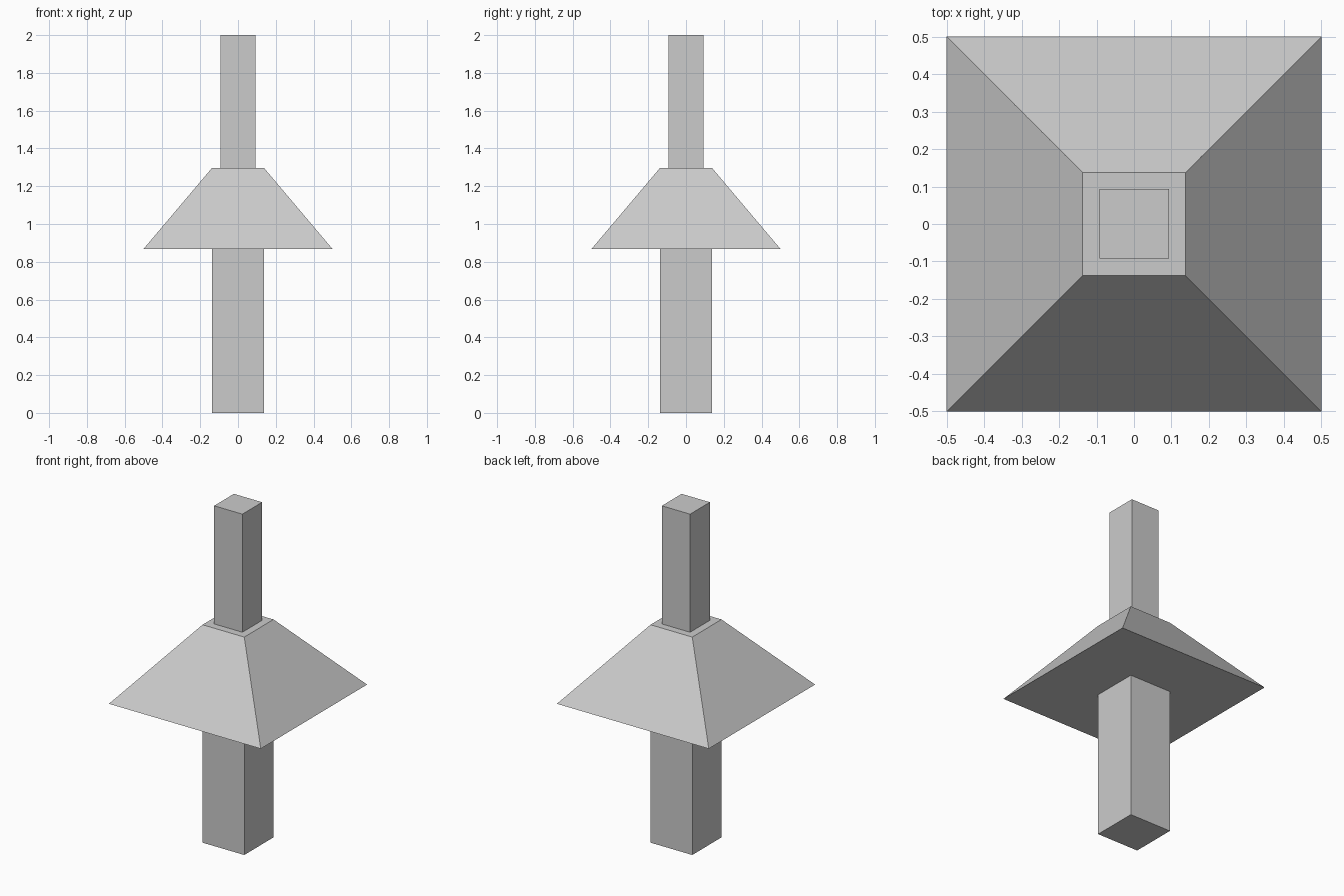
import bpy
import bmesh

if "Cube" in bpy.data.objects:
    bpy.data.objects.remove(bpy.data.objects["Cube"])


def tapered_block(name, half_bottom, half_top, z0, z1, offset=0.0):
    """Square block whose bottom and top half-widths may differ."""
    bm = bmesh.new()
    bmesh.ops.create_cube(bm, size=2)
    for v in bm.verts:
        half, z = (half_top, z1) if v.co.z > 0 else (half_bottom, z0)
        v.co = (v.co.x * half + offset, v.co.y * half + offset, z)
    mesh = bpy.data.meshes.new(name)
    bm.to_mesh(mesh)
    bm.free()
    obj = bpy.data.objects.new(name, mesh)
    bpy.context.collection.objects.link(obj)
    return obj


# Square base post
tapered_block("lower_post", 0.1375, 0.1375, 0.0, 0.868)
# Flared pyramid-shaped skirt with a closed underside
tapered_block("flared_skirt", 0.5, 0.1375, 0.868, 1.297)
# Slimmer post on top
tapered_block("upper_post", 0.093, 0.093, 1.297, 2.0, offset=-0.0005 + 0.001)
